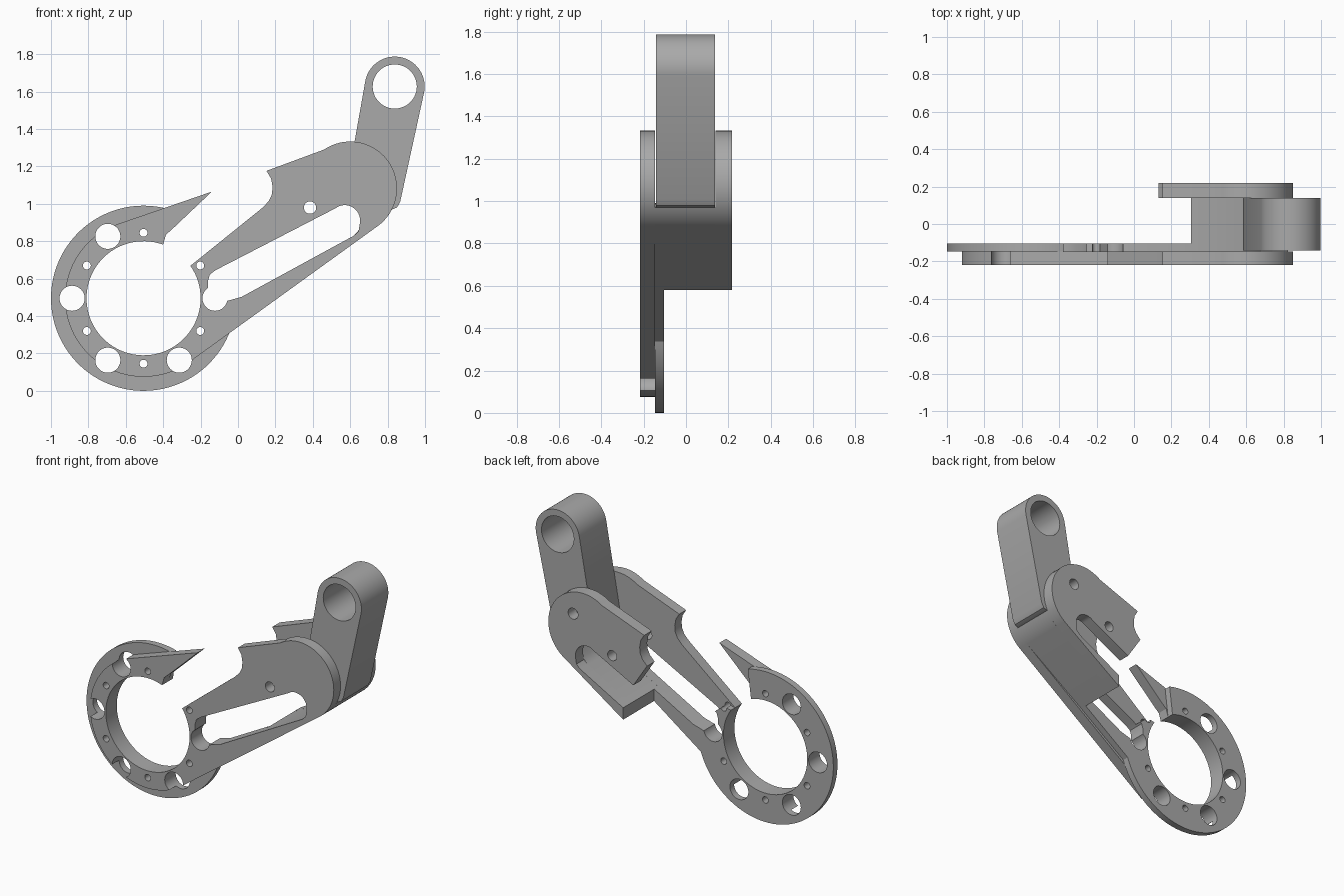
import bpy, bmesh
from math import cos, sin, radians

cube = bpy.data.objects.get("Cube")
if cube:
    bpy.data.objects.remove(cube)

grey = bpy.data.materials.new("plain_grey")
grey.use_nodes = True
grey.diffuse_color = (0.4, 0.4, 0.4, 1)
grey.node_tree.nodes["Principled BSDF"].inputs["Base Color"].default_value = (0.4, 0.4, 0.4, 1)

RING = (-0.505, 0.495)
DISK = (0.60, 1.083)
BORE = 0.305
FRONT, SEAM, FLANGE_BACK, FORK_IN, BACK = -0.218, -0.147, -0.104, 0.14, 0.218


def arc(centre, r, start, end, steps=32):
    """Points along an arc in the x-z plane, angles in degrees."""
    angles = [radians(start + (end - start) * i / steps) for i in range(steps + 1)]
    return [(centre[0] + r * cos(a), centre[1] + r * sin(a)) for a in angles]


def plate(name, outline, y0, y1):
    """Extrude an x-z outline between two depths."""
    bm = bmesh.new()
    face = bm.faces.new([bm.verts.new((x, y0, z)) for x, z in outline])
    extruded = bmesh.ops.extrude_face_region(bm, geom=[face])
    moved = [v for v in extruded["geom"] if isinstance(v, bmesh.types.BMVert)]
    bmesh.ops.translate(bm, verts=moved, vec=(0, y1 - y0, 0))
    bmesh.ops.recalc_face_normals(bm, faces=bm.faces)
    mesh = bpy.data.meshes.new(name)
    bm.to_mesh(mesh)
    bm.free()
    mesh.materials.append(grey)
    obj = bpy.data.objects.new(name, mesh)
    bpy.context.collection.objects.link(obj)
    return obj


def cutter(name, outline, y0=-0.5, y1=0.5):
    obj = plate(name, outline, y0, y1)
    obj.hide_render = True
    return obj


def hole(name, centre, r):
    return cutter(name, arc(centre, r, 0, 352.5, 47))


def cut(obj, cutters):
    bpy.context.view_layer.objects.active = obj
    for c in cutters:
        mod = obj.modifiers.new("cut", "BOOLEAN")
        mod.operation = "DIFFERENCE"
        mod.solver = "EXACT"
        mod.object = c
        bpy.ops.object.modifier_apply(modifier=mod.name)


# Shared outline pieces
top_edge = [(0.152, 1.176), (0.46, 1.29)]
notch = [(0.131, 0.979), (0.165, 1.015), (0.181, 1.05), (0.185, 1.09), (0.177, 1.135)]
disk_edge = arc(DISK, 0.25, 120, -54)
gap_edge = arc(RING, BORE, 70, 394.7, 72)

# Front layer: ring, spike and arm in one plate
front = plate("front_arm",
              top_edge + disk_edge + arc(RING, 0.42, -54, -251, 48)
              + [(-0.14, 1.065), (-0.35, 0.866), (-0.385, 0.835)]
              + gap_edge + notch, FRONT, SEAM)

# Wider flange behind the ring, with the lower rail
flange = plate("ring_flange",
               arc(RING, 0.495, -18.6, -285, 72) + gap_edge
               + [(-0.2, 0.68), (-0.1, 0.6), (0.305, 0.70), (0.305, 0.58)],
               SEAM, FLANGE_BACK)

# Rear fork plate
rear = plate("rear_fork",
             top_edge + disk_edge
             + [(0.305, 0.58), (0.305, 0.66), (0.235, 0.82)] + notch, FORK_IN, BACK)

# Floor joining both fork plates
plate("fork_floor",
      [(0.305, 0.58)] + arc(DISK, 0.25, -54, -27, 10)
      + [(0.74, 0.97), (0.68, 0.93), (0.655, 0.87), (0.62, 0.83), (0.305, 0.658)],
      SEAM, FORK_IN)

# Link held in the fork
EYE = (0.838, 1.627)
link = plate("link",
             arc(EYE, 0.16, -12, 170, 40)
             + [(0.582, 1.10), (0.585, 1.05), (0.605, 1.0), (0.64, 0.972), (0.68, 0.965),
                (0.82, 0.968), (0.85, 0.98), (0.867, 1.01)],
             SEAM + 0.005, FORK_IN - 0.002)

# Cutters
slot = cutter("slot_cutter",
              [(-0.16, 0.50), (-0.16, 0.59), (-0.15, 0.622), (-0.12, 0.645), (0.527, 0.979)]
              + arc((0.57, 0.91), 0.083, 115, -15, 12)
              + [(0.645, 0.855), (0.62, 0.83), (0.02, 0.503), (-0.05, 0.483), (-0.12, 0.47)])
large = [hole("large_hole_cutter", p, 0.067) for p in arc(RING, 0.382, 120, 360, 4)]
small = [hole("small_hole_cutter", p, 0.021) for p in arc(RING, 0.35, 30, 330, 5)]
arm_hole = hole("arm_hole_cutter", (0.385, 0.98), 0.033)
pivot = hole("pivot_cutter", (0.67, 1.18), 0.036)
eye = hole("eye_cutter", EYE, 0.118)

cut(front, [slot, arm_hole] + large + small)
cut(flange, [slot] + large + small)
cut(rear, [slot, arm_hole, pivot])
cut(link, [eye])

for c in [slot, arm_hole, pivot, eye] + large + small:
    bpy.data.objects.remove(c)

# Smooth the curved walls, keep the edges sharp
bpy.ops.object.select_all(action="DESELECT")
for obj in bpy.context.collection.objects:
    if obj.type == "MESH":
        obj.select_set(True)
bpy.context.view_layer.objects.active = front
bpy.ops.object.shade_smooth_by_angle(angle=radians(30))
